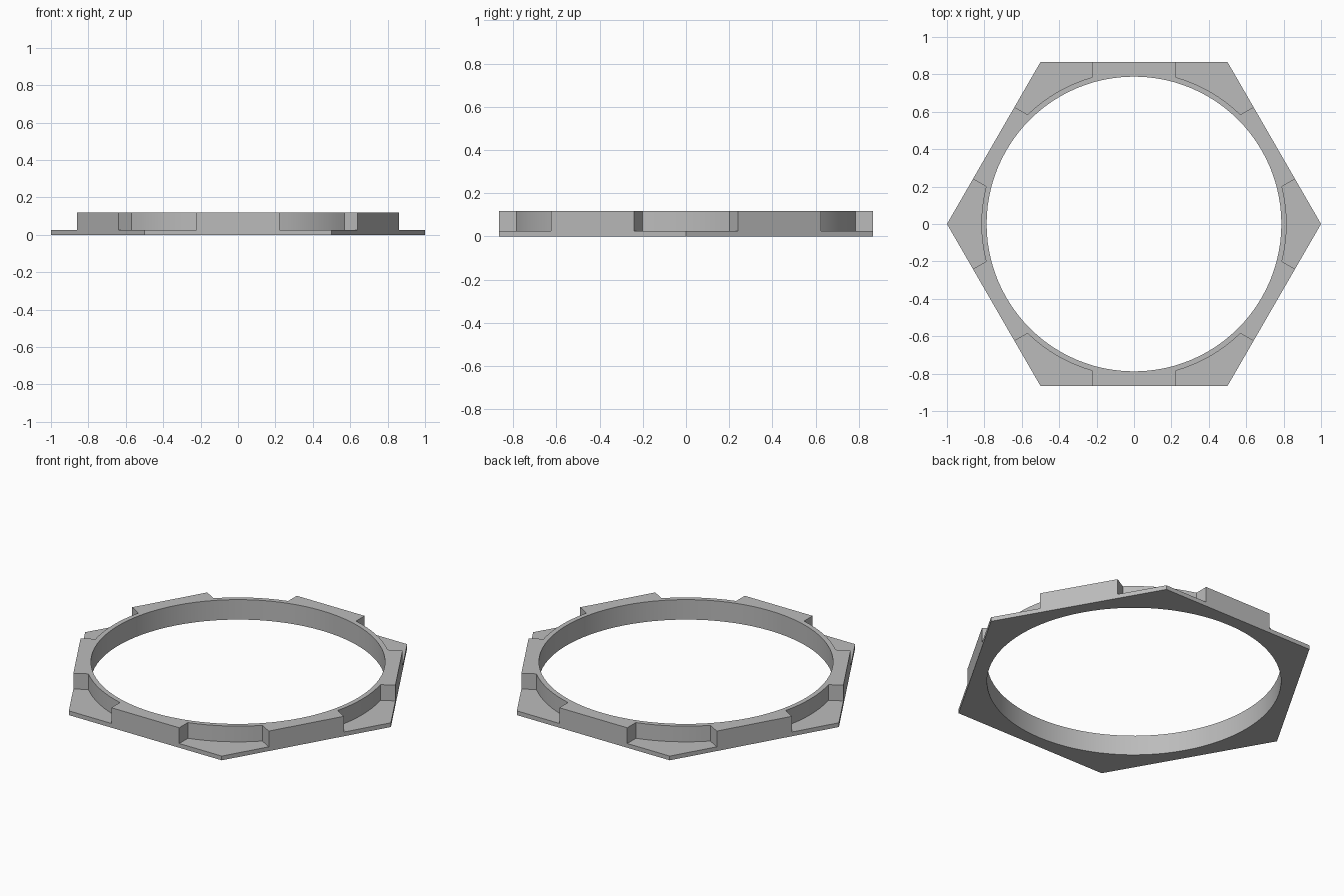
import bpy, bmesh, math
from mathutils import Matrix, Vector

cube = bpy.data.objects.get("Cube")
if cube:
    bpy.data.objects.remove(cube, do_unlink=True)

APOTHEM = math.sqrt(3) / 2   # hexagon with corner radius 1
BORE = 0.788                 # inner hole radius
RIM = 0.816                  # thin wall outer radius at the corners
PAD = 0.222                  # half width of each raised pad
BASE, TOP = 0.025, 0.118     # flange and ring heights
STEPS = 8                    # segments per pad and per corner pocket

grey = bpy.data.materials.new("light grey")
grey.use_nodes = True
grey.diffuse_color = (0.5, 0.5, 0.5, 1)
grey.node_tree.nodes["Principled BSDF"].inputs["Base Color"].default_value = (0.5, 0.5, 0.5, 1)


def polar(radius, angle):
    return Vector((radius * math.cos(angle), radius * math.sin(angle), 0))


# Stations around the ring: bore point, rim point, hexagon point, raised flag
half = math.asin(PAD / RIM)
stations = []
for side in range(6):
    turn = Matrix.Rotation(math.radians(30 + 60 * side), 3, 'Z')
    for i in range(2 * STEPS):
        raised = i < STEPS
        t = (i % STEPS) / STEPS
        if raised:
            angle = half * (2 * t - 1)
            edge = Vector((APOTHEM, RIM * math.sin(angle), 0))
        else:
            angle = half + t * (math.pi / 3 - 2 * half)
            along = PAD + (0.5 - PAD) * 2 * min(t, 1 - t)
            edge = Vector((APOTHEM, along, 0))
            if t > 0.5:   # past the corner, mirrored onto the next side
                edge.y = -along
                edge.rotate(Matrix.Rotation(math.pi / 3, 3, 'Z'))
        points = (polar(BORE, angle), polar(RIM, angle), edge)
        stations.append([turn @ p for p in points] + [raised])

# Skin the stations into one closed body
bm = bmesh.new()


def column(point):
    return [bm.verts.new((point.x, point.y, z)) for z in (0, BASE, TOP)]


rows = [([column(p) for p in s[:3]], s[3]) for s in stations]
for k, (a, raised) in enumerate(rows):
    b, next_raised = rows[(k + 1) % len(rows)]

    def strip(c0, z0, c1, z1):
        bm.faces.new((a[c0][z0], b[c0][z0], b[c1][z1], a[c1][z1]))

    strip(0, 0, 2, 0)        # underside
    strip(0, 0, 0, 2)        # bore wall
    strip(0, 2, 1, 2)        # rim top
    strip(2, 0, 2, 1)        # flange edge
    if raised:
        strip(1, 2, 2, 2)    # pad top
        strip(2, 1, 2, 2)    # pad face
    else:
        strip(1, 1, 2, 1)    # pocket floor
        strip(1, 1, 1, 2)    # pocket wall
    if raised != next_raised:  # pad end wall
        bm.faces.new((b[1][1], b[2][1], b[2][2], b[1][2]))

loose = [v for v in bm.verts if not v.link_faces]
bmesh.ops.delete(bm, geom=loose, context='VERTS')
bmesh.ops.recalc_face_normals(bm, faces=bm.faces)
mesh = bpy.data.meshes.new("hexagonal_ring")
bm.to_mesh(mesh)
bm.free()
mesh.materials.append(grey)
ring = bpy.data.objects.new("hexagonal_ring", mesh)
bpy.context.collection.objects.link(ring)
bpy.context.view_layer.objects.active = ring
ring.select_set(True)
bpy.ops.object.shade_smooth_by_angle(angle=math.radians(25))
